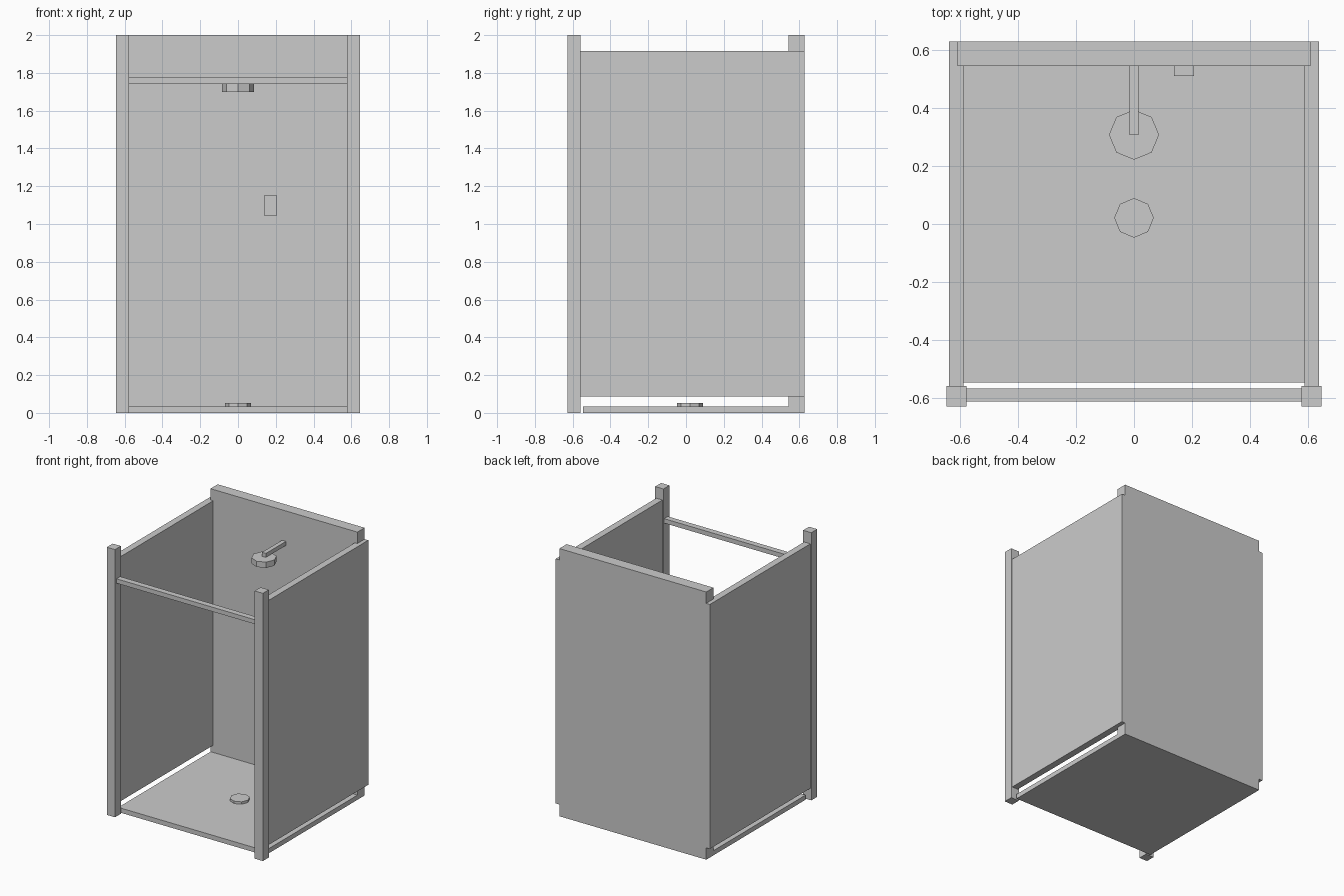
import bpy, bmesh
from mathutils import Matrix, Vector

if "Cube" in bpy.data.objects:
    bpy.data.objects.remove(bpy.data.objects["Cube"])


def make_object(name, bm):
    mesh = bpy.data.meshes.new(name)
    bm.to_mesh(mesh)
    bm.free()
    obj = bpy.data.objects.new(name, mesh)
    bpy.context.collection.objects.link(obj)
    return obj


def box(name, x, y, z):
    """Box from (min, max) ranges on each axis."""
    size = Vector([r[1] - r[0] for r in (x, y, z)])
    centre = Vector([(r[0] + r[1]) / 2 for r in (x, y, z)])
    bm = bmesh.new()
    bmesh.ops.create_cube(bm, size=1, matrix=Matrix.LocRotScale(centre, None, size))
    return make_object(name, bm)


def disc(name, y, radius, z):
    """Eight-sided disc on the centre line, corners on the axes."""
    bm = bmesh.new()
    bmesh.ops.create_cone(bm, cap_ends=True, segments=8, radius1=radius, radius2=radius,
                          depth=z[1] - z[0],
                          matrix=Matrix.Translation((0, y, (z[0] + z[1]) / 2)))
    return make_object(name, bm)


# Tray and back wall
box("shower_tray", (-0.607, 0.607), (-0.546, 0.543), (0, 0.035))
box("back_wall", (-0.607, 0.607), (0.543, 0.628), (0, 2))

# Side panels and front posts, left and right
for side, s in (("left", -1), ("right", 1)):
    box(f"{side}_panel", sorted((s * 0.586, s * 0.637)), (-0.558, 0.628), (0.088, 1.915))
    box(f"{side}_front_post", sorted((s * 0.577, s * 0.645)), (-0.628, -0.558), (0, 2))

# Curtain rail between the posts
box("curtain_rail", (-0.58, 0.58), (-0.61, -0.566), (1.742, 1.775))

# Shower arm, head, control and drain
box("shower_arm", (-0.016, 0.016), (0.307, 0.545), (1.742, 1.773))
disc("shower_head", 0.307, 0.086, (1.7, 1.743))
box("shower_control", (0.138, 0.207), (0.51, 0.545), (1.045, 1.15))
disc("drain_cover", 0.021, 0.068, (0.034, 0.053))
